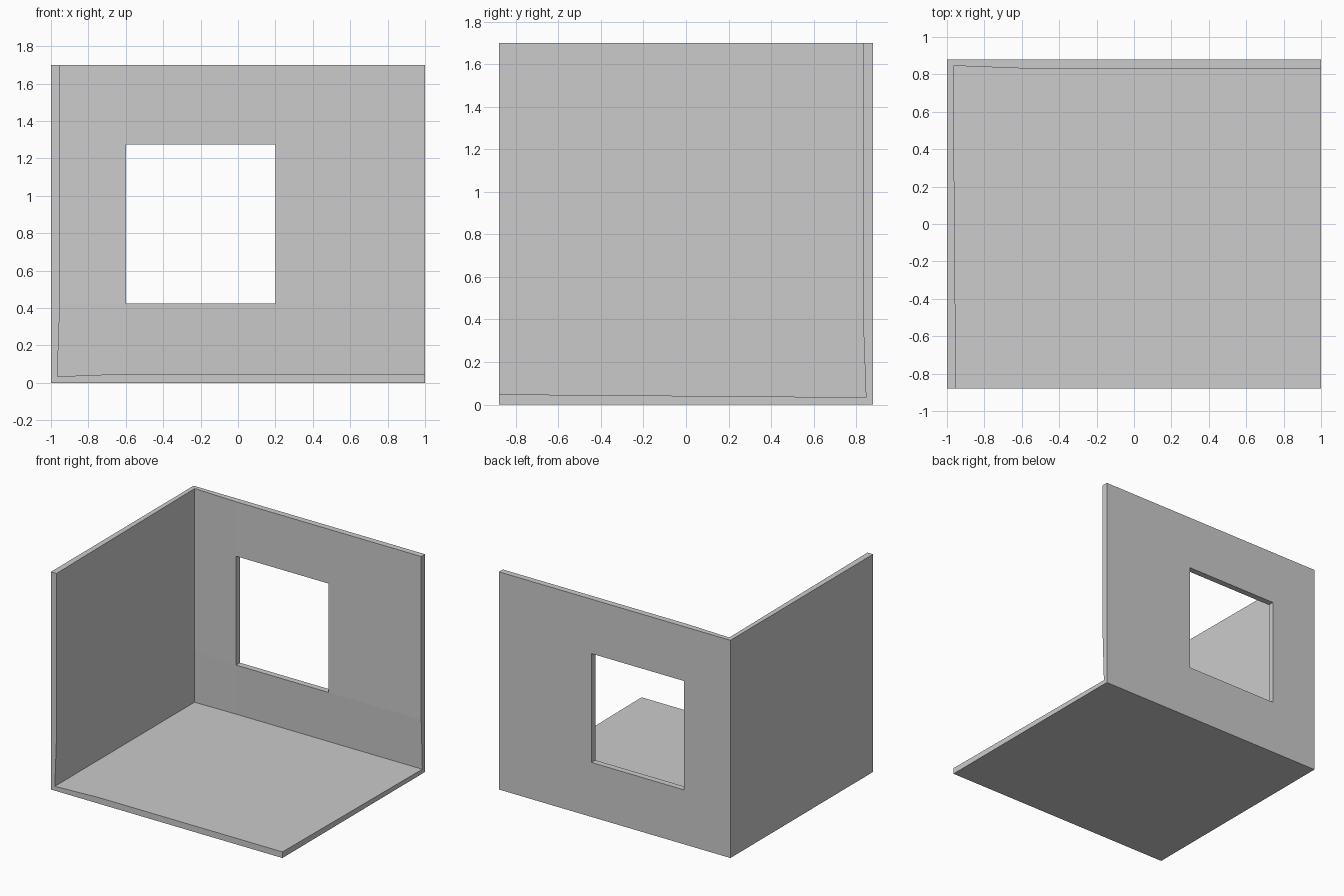
import bpy, bmesh

if "Cube" in bpy.data.objects:
    bpy.data.objects.remove(bpy.data.objects["Cube"])

X = [-1.0, -0.6, 0.2, 1.0]
Z = [0.0, 0.425, 1.275, 1.7]
Y = [-0.88, 0.88]
bm = bmesh.new()


def panel(us, vs, place, skip=()):
    """Grid of quads over us x vs, leaving out the skipped cells."""
    for i in range(len(us) - 1):
        for j in range(len(vs) - 1):
            if (i, j) not in skip:
                corners = [(us[i], vs[j]), (us[i + 1], vs[j]),
                           (us[i + 1], vs[j + 1]), (us[i], vs[j + 1])]
                bm.faces.new([bm.verts.new(place(u, v)) for u, v in corners])


# Floor, left wall and back wall with a window opening, normals facing inward
panel(X, Y, lambda x, y: (x, y, 0))
panel(Y, Z, lambda y, z: (-1, y, z))
panel(X, Z, lambda x, z: (x, 0.88, z), skip={(1, 1)})
bmesh.ops.remove_doubles(bm, verts=bm.verts, dist=0.001)

mesh = bpy.data.meshes.new("room_corner")
bm.to_mesh(mesh)
bm.free()
room = bpy.data.objects.new("room_corner", mesh)
bpy.context.collection.objects.link(room)

# Wall thickness, added toward the inside of the room
solid = room.modifiers.new("wall_thickness", 'SOLIDIFY')
solid.thickness = 0.048
solid.offset = 1
solid.use_even_offset = False
